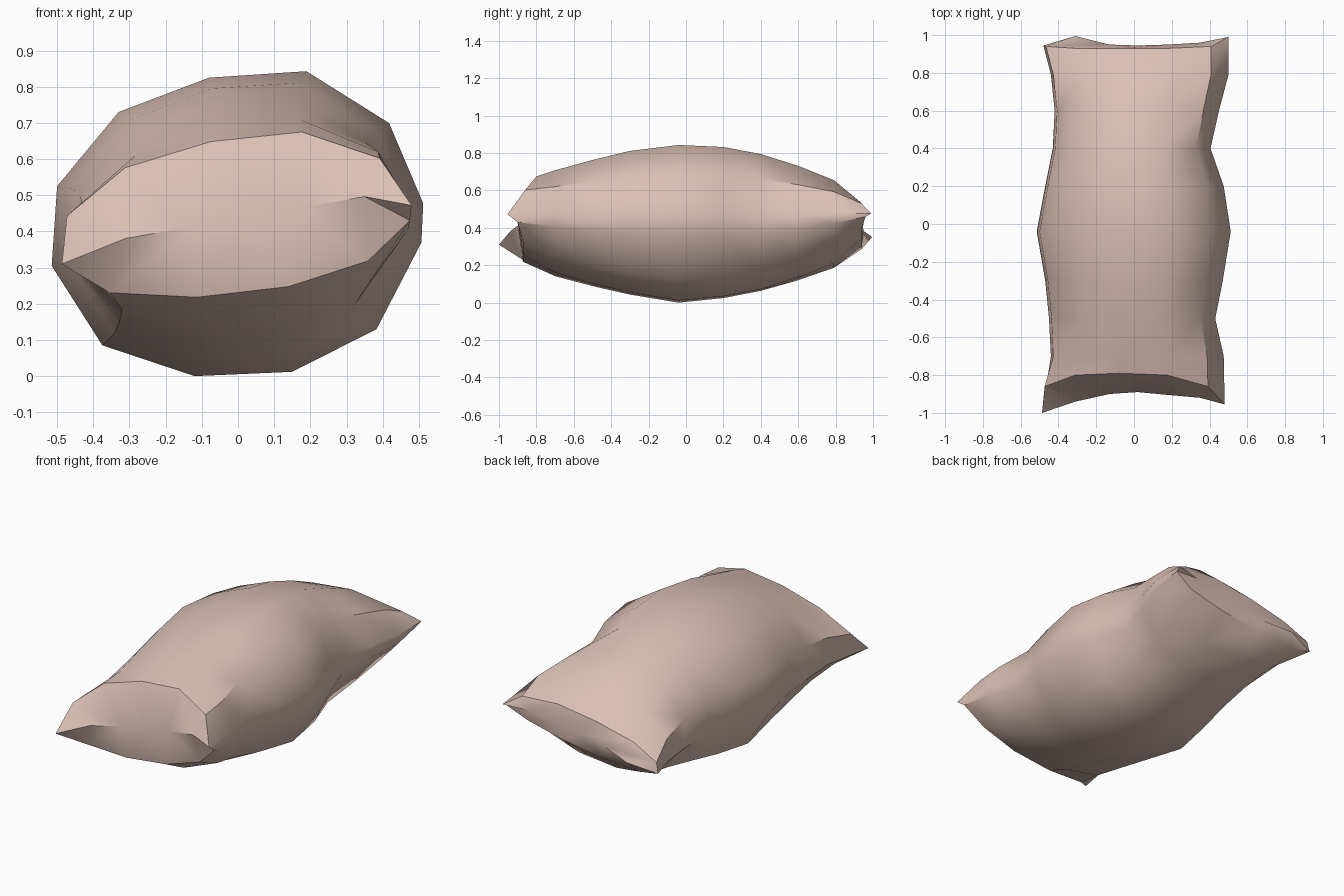
import bpy, bmesh

if "Cube" in bpy.data.objects:
    bpy.data.objects.remove(bpy.data.objects["Cube"])

# Mid cross-section (x, z): left seam, 5 upper points, right seam, 5 lower points
SECTION = [(-.515, .305), (-.50, .525), (-.33, .73), (-.08, .825), (.19, .843), (.42, .70),
           (.515, .478), (.51, .37), (.385, .13), (.15, .012), (-.12, 0), (-.375, .085)]

# Stations along the sack: y, left width, right width, upper fullness, lower fullness
STATIONS = [(-.70, .44, .475, .68, .63), (-.50, .45, .43, .82, .77), (-.30, .47, .47, .93, .89),
            (-.04, .515, .512, 1, 1), (.20, .47, .475, .98, .94), (.40, .43, .405, .90, .84),
            (.60, .42, .45, .74, .69), (.79, .44, .50, .55, .51)]

# Blunt ends: y of each ring point, and of the five seam points across the end
FRONT_Y = [-1, -.86, -.80, -.79, -.80, -.86, -.955, -.90, -.87, -.87, -.87, -.875]
FRONT_SEAM_Y = [-.94, -.90, -.89, -.905, -.92]
BACK_Y = [.945, .94, .93, .93, .93, .94, .99, .96, .94, .94, .94, .94]
BACK_SEAM_Y = [.995, .95, .945, .95, .96]


def seam_z(x):
    return .395 + .175 * x


def ring(bm, ys, left, right, upper, lower):
    verts = []
    for i, ((x, z), y) in enumerate(zip(SECTION, ys)):
        d = z - seam_z(x)
        nx = x * (left if x < 0 else right) / .515
        d *= upper if 1 <= i <= 5 else lower if i > 6 else 1
        verts.append(bm.verts.new((nx, y, seam_z(nx) + d)))
    return verts


def cap(bm, r, seam_ys, lift):
    # Close an end with a row of seam points between its upper and lower edges
    xs = (-.31, -.13, .02, .18, .35)
    mid = [bm.verts.new((x, y, seam_z(x) + lift)) for x, y in zip(xs, seam_ys)]
    for chain in (r[1:6], r[:6:-1]):
        bm.faces.new((r[0], chain[0], mid[0]))
        for i in range(4):
            bm.faces.new((chain[i], chain[i + 1], mid[i + 1], mid[i]))
        bm.faces.new((chain[4], r[6], mid[4]))


# Stuffed sack body
bm = bmesh.new()
rings = [ring(bm, FRONT_Y, .487, .48, .60, .42)]
rings += [ring(bm, [y] * 12, *rest) for y, *rest in STATIONS]
rings.append(ring(bm, BACK_Y, .48, .50, .27, .19))
for a, b in zip(rings, rings[1:]):
    for i in range(12):
        j = (i + 1) % 12
        bm.faces.new((a[i], a[j], b[j], b[i]))
cap(bm, rings[0], FRONT_SEAM_Y, .04)
cap(bm, rings[-1], BACK_SEAM_Y, .01)

bmesh.ops.recalc_face_normals(bm, faces=bm.faces)
mesh = bpy.data.meshes.new("stuffed_sack")
bm.to_mesh(mesh)
bm.free()
sack = bpy.data.objects.new("stuffed_sack", mesh)
bpy.context.collection.objects.link(sack)

# Dusty pink cloth
cloth = bpy.data.materials.new("cloth")
cloth.diffuse_color = (.70, .52, .45, 1)
cloth.use_nodes = True
cloth.node_tree.nodes["Principled BSDF"].inputs["Base Color"].default_value = cloth.diffuse_color
mesh.materials.append(cloth)

bpy.context.view_layer.objects.active = sack
sack.select_set(True)
bpy.ops.object.shade_smooth_by_angle(angle=.65)
